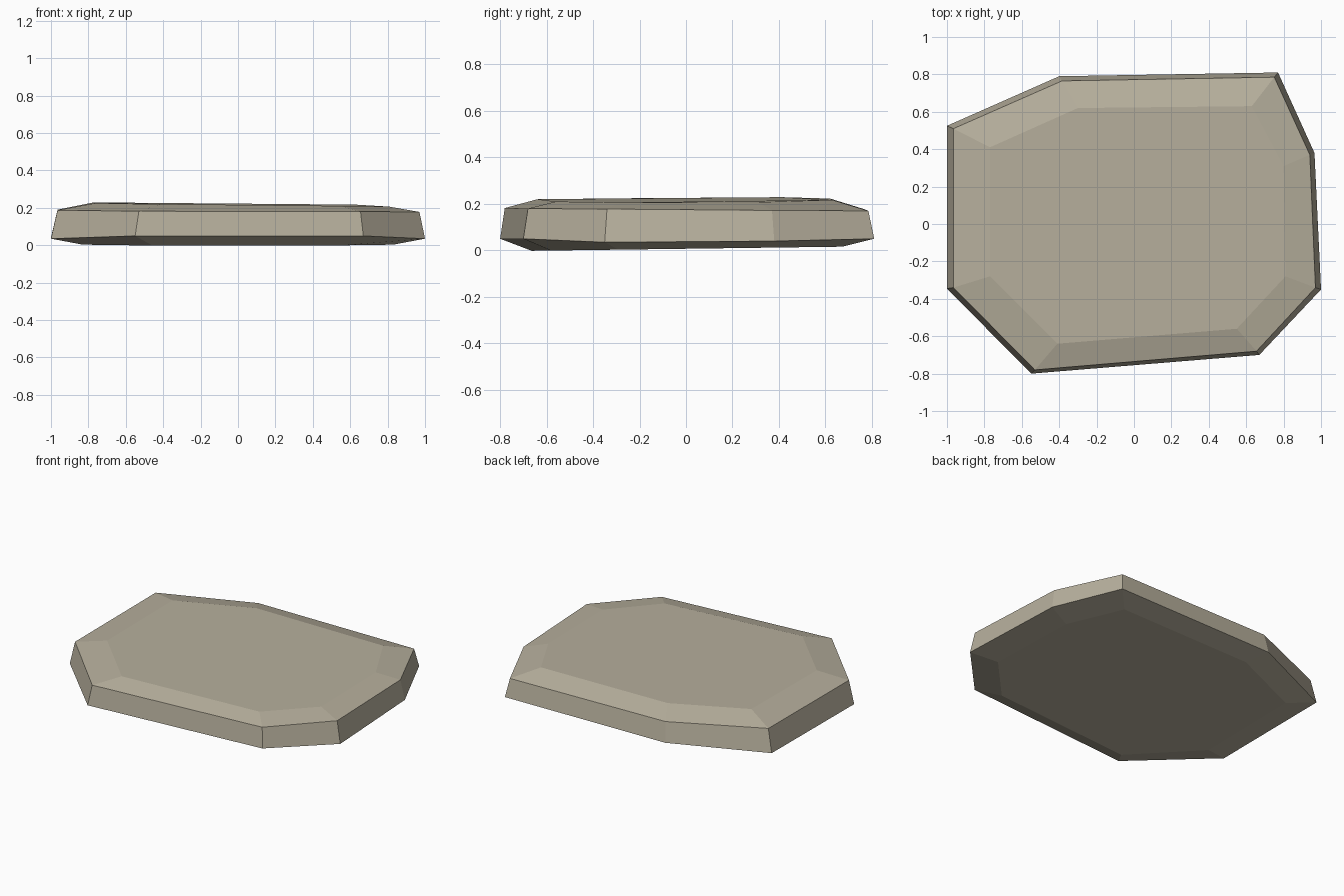
import bpy
import bmesh

cube = bpy.data.objects.get("Cube")
if cube:
    bpy.data.objects.remove(cube, do_unlink=True)

# Pale stone colour
stone = bpy.data.materials.new("pale_stone")
stone.use_nodes = True
colour = (0.47, 0.43, 0.335, 1)
stone.diffuse_color = colour
stone.node_tree.nodes["Principled BSDF"].inputs["Base Color"].default_value = colour

# Irregular eight-sided outlines, counter-clockwise from the left front corner
base_rim = [(-1, -0.345, 0.035), (-0.55, -0.8, 0.05), (0.67, -0.7, 0.05), (1, -0.35, 0.035),
            (0.965, 0.38, 0.04), (0.77, 0.81, 0.05), (-0.4, 0.79, 0.05), (-1, 0.525, 0.04)]
top_rim = [(-0.965, -0.34, 0.187), (-0.53, -0.78, 0.182), (0.655, -0.68, 0.18), (0.97, -0.34, 0.178),
           (0.94, 0.37, 0.172), (0.75, 0.785, 0.17), (-0.385, 0.765, 0.178), (-0.965, 0.51, 0.19)]
top_face = [(-0.77, -0.28, 0.224), (-0.41, -0.64, 0.22), (0.55, -0.56, 0.21), (0.81, -0.28, 0.206),
            (0.8, 0.31, 0.207), (0.63, 0.63, 0.217), (-0.3, 0.62, 0.223), (-0.77, 0.41, 0.229)]

# Underside is the base rim drawn inwards, tilted slightly up to the back
bottom_face = [(x * 0.83, y * 0.83, 0.007 + 0.011 * y) for x, y, z in base_rim]

# Skin the outlines into one faceted slab
bm = bmesh.new()
rings = [[bm.verts.new(p) for p in ring] for ring in (bottom_face, base_rim, top_rim, top_face)]
for low, high in zip(rings, rings[1:]):
    for i in range(len(low)):
        j = (i + 1) % len(low)
        bm.faces.new((low[i], low[j], high[j], high[i]))
bm.faces.new(reversed(rings[0]))
bm.faces.new(rings[-1])
bmesh.ops.recalc_face_normals(bm, faces=bm.faces)

mesh = bpy.data.meshes.new("stone_slab")
bm.to_mesh(mesh)
bm.free()
mesh.materials.append(stone)
slab = bpy.data.objects.new("stone_slab", mesh)
bpy.context.collection.objects.link(slab)
